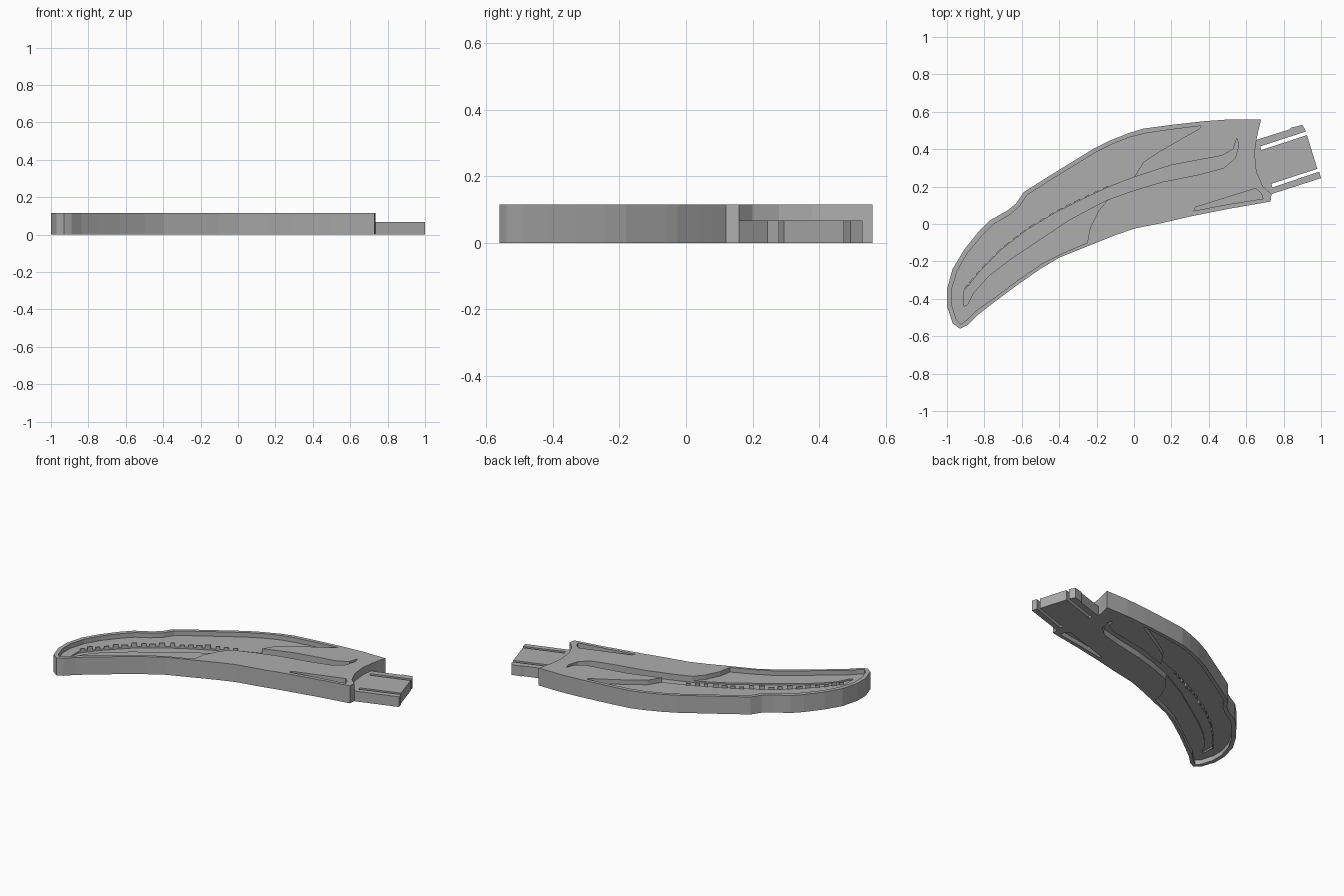
import bpy, bmesh, random
from mathutils import Vector

if "Cube" in bpy.data.objects:
    bpy.data.objects.remove(bpy.data.objects["Cube"])

random.seed(4)
H = 0.115          # body thickness
TANG_H = 0.067     # tang thickness
RECESS = 0.03      # depth of the panel recesses
GROOVE = 0.04      # depth of the long groove

grey = bpy.data.materials.new("grey")
grey.diffuse_color = (0.42, 0.42, 0.42, 1)
grey.use_nodes = True
grey.node_tree.nodes["Principled BSDF"].inputs["Base Color"].default_value = grey.diffuse_color


def slab(name, pts, z0, z1):
    """Extrude a closed outline between two heights."""
    bm = bmesh.new()
    face = bm.faces.new([bm.verts.new((x, y, z0)) for x, y in pts])
    res = bmesh.ops.extrude_face_region(bm, geom=[face])
    up = [v for v in res["geom"] if isinstance(v, bmesh.types.BMVert)]
    bmesh.ops.translate(bm, verts=up, vec=(0, 0, z1 - z0))
    bmesh.ops.recalc_face_normals(bm, faces=bm.faces)
    me = bpy.data.meshes.new(name)
    bm.to_mesh(me)
    bm.free()
    me.materials.append(grey)
    ob = bpy.data.objects.new(name, me)
    bpy.context.collection.objects.link(ob)
    return ob


def cut(target, pts, z0, z1):
    """Subtract an extruded outline from the target."""
    cutter = slab("cutter", pts, z0, z1)
    mod = target.modifiers.new("cut", "BOOLEAN")
    mod.operation = "DIFFERENCE"
    mod.solver = "EXACT"
    mod.object = cutter
    bpy.context.view_layer.objects.active = target
    bpy.ops.object.modifier_apply(modifier=mod.name)
    bpy.data.objects.remove(cutter)


# Outlines
arc = [(.735, .16), (.69, .2), (.655, .28), (.645, .38), (.655, .45)]
back = [(.68, .56), (.52, .56), (.38, .55), (.2, .53), (.05, .51), (-.03, .485),
        (-.13, .445), (-.22, .4), (-.35, .32), (-.48, .24), (-.59, .17),
        (-.63, .11), (-.68, .07), (-.77, .02), (-.83, -.04), (-.91, -.14),
        (-.97, -.24), (-1, -.35), (-1, -.44), (-.97, -.53), (-.93, -.56)]
belly = [(-.89, -.54), (-.84, -.49), (-.75, -.42), (-.63, -.33), (-.5, -.24),
         (-.4, -.18), (-.25, -.12), (-.1, -.06), (0, -.025), (.15, .005),
         (.3, .04), (.5, .08), (.73, .12)]
panel = [(.36, .525), (.2, .505), (.06, .485), (-.02, .465), (-.12, .425),
         (-.21, .38), (-.34, .3), (-.47, .22), (-.57, .155), (-.61, .095),
         (-.67, .045), (-.75, 0), (-.81, -.06), (-.89, -.155), (-.945, -.25),
         (-.975, -.35), (-.975, -.43), (-.95, -.51), (-.925, -.535),
         (-.89, -.51), (-.84, -.46), (-.74, -.39), (-.62, -.3), (-.49, -.21),
         (-.38, -.155), (-.25, -.1), (-.235, -.02), (-.19, .07), (-.14, .13),
         (0, .25), (.05, .33), (.14, .39), (.27, .465), (.35, .51)]
groove_top = [(.55, .46), (.53, .4), (.47, .365), (.36, .345), (.2, .315),
              (0, .25), (-.13, .2), (-.28, .13), (-.42, .06), (-.57, -.03),
              (-.7, -.13), (-.82, -.25), (-.91, -.36), (-.91, -.44)]
groove_low = [(-.89, -.43), (-.86, -.37), (-.78, -.28), (-.65, -.18),
              (-.5, -.08), (-.35, .02), (-.2, .1), (-.14, .13), (0, .18),
              (.15, .225), (.35, .265), (.48, .3), (.54, .35), (.56, .42)]
pocket = [(.32, .07), (.33, .09), (.65, .19), (.68, .165), (.69, .135), (.5, .105)]

# Curved body with matching recesses on both faces
body = slab("curved_body", back + belly + arc + [(.665, .5)], 0, H)
for outline, depth in ((panel, RECESS), (pocket, RECESS),
                       (groove_top + groove_low, GROOVE)):
    cut(body, outline, H - depth, H + .05)
    cut(body, outline, -.05, depth)

# Slotted tang, flush with the underside
slab("slotted_tang",
     arc + [(.83, .505), (.84, .515), (.9, .53), (.92, .495), (.675, .415),
            (.68, .395), (.925, .475), (.98, .295), (.735, .215),
            (.74, .195), (.99, .28), (1, .245)], 0, TANG_H)

# Broken row of thin teeth along the groove edge, on both faces
count = 0
for a, b in zip(groove_top[6:12], groove_top[7:13]):
    a, b = Vector(a), Vector(b)
    d = (b - a).normalized()
    n = Vector((d.y, -d.x)) * .008
    steps = 3
    for i in range(steps):
        p = a.lerp(b, (i + .15) / steps)
        q = a.lerp(b, (i + random.uniform(.55, .85)) / steps)
        h = random.uniform(.012, .025)
        quad = [p, q, q + n, p + n]
        count += 1
        slab(f"upper_tooth_{count}", quad, H - RECESS - .002, H - RECESS + h)
        slab(f"lower_tooth_{count}", quad, RECESS - h, RECESS + .002)
